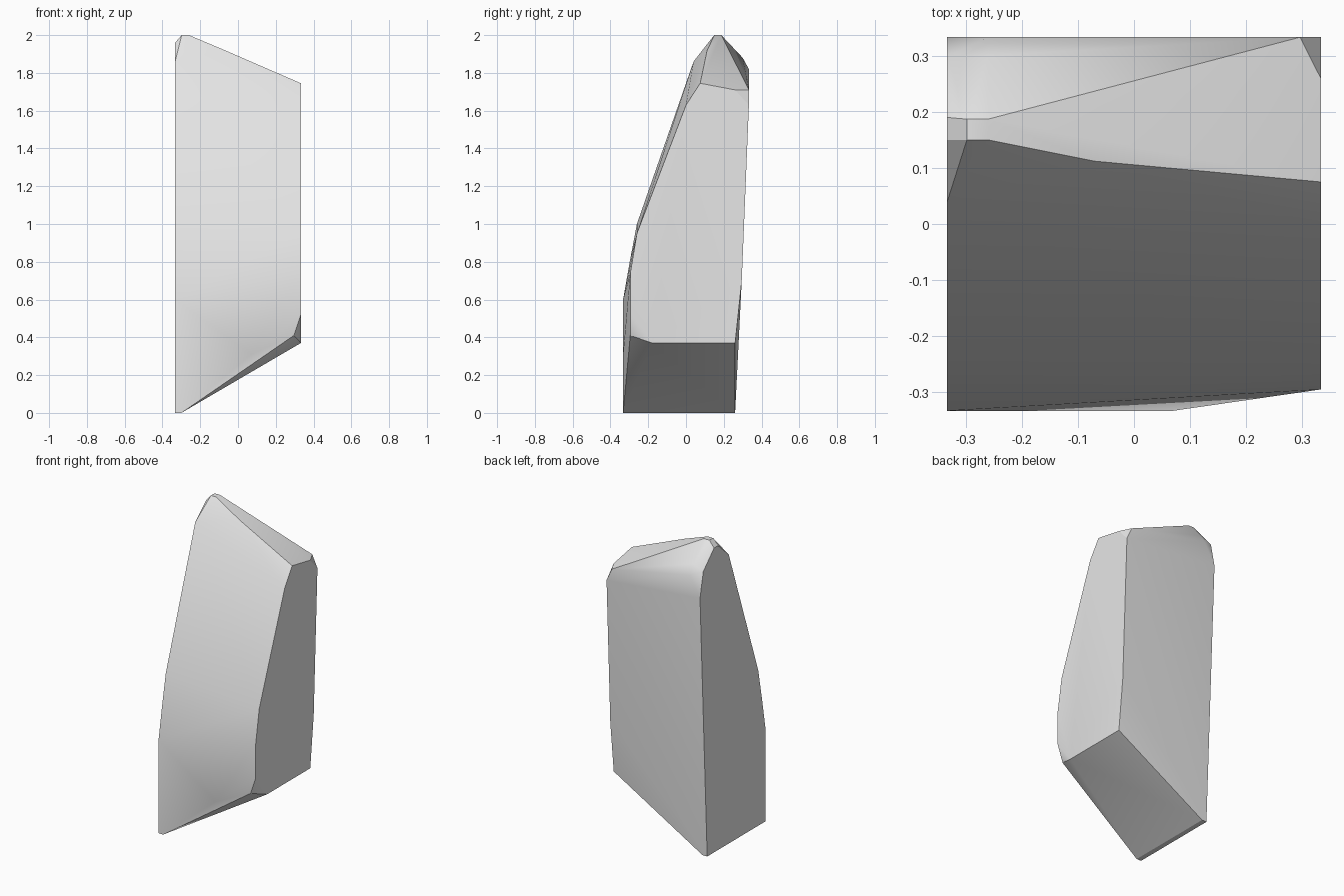
import bpy
import bmesh
from math import radians

if "Cube" in bpy.data.objects:
    bpy.data.objects.remove(bpy.data.objects["Cube"], do_unlink=True)

W = 0.333  # half width and half depth of the block

# Side outlines as (y, z)
tall_side = [(-W, 0), (-W, 0.6), (-0.298, 0.8), (-0.26, 1.0), (0.04, 1.86),
             (0.15, 1.96), (0.19, 1.96), (0.3, 1.85), (W, 1.69), (0.26, 0)]
short_side = [(-0.18, 0.37), (-0.295, 0.52), (-0.295, 0.74), (-0.26, 0.95),
              (0, 1.63), (0.075, 1.745), (0.26, 1.71), (W, 1.63),
              (0.295, 0.7), (0.26, 0.37)]

# Chipped corners and ridges between the two sides
foot = [(-0.3, -W, 0), (-0.3, 0.26, 0), (0.07, -W, 0.31), (0.296, -0.295, 0.41)]
peak = [(x, y, 2) for x in (-0.298, -0.26) for y in (0.15, 0.187)]
ridge = [(-0.298, 0.11, 1.95), (-0.07, 0.112, 1.92)]
back_rim = [(-0.26, 0.3, 1.88), (-0.26, W, 1.82), (0.296, W, 1.71)]

points = [(-W, y, z) for y, z in tall_side] + [(W, y, z) for y, z in short_side]
points += foot + peak + ridge + back_rim

# Stone body: convex skin around the outlines
bm = bmesh.new()
for p in points:
    bm.verts.new(p)
hull = bmesh.ops.convex_hull(bm, input=bm.verts)
loose = {g for g in hull["geom_interior"] + hull["geom_unused"]
         if isinstance(g, bmesh.types.BMVert)}
bmesh.ops.delete(bm, geom=list(loose), context='VERTS')
bmesh.ops.dissolve_limit(bm, angle_limit=radians(0.5), verts=bm.verts, edges=bm.edges)
bmesh.ops.recalc_face_normals(bm, faces=bm.faces)
mesh = bpy.data.meshes.new("stone_block")
bm.to_mesh(mesh)
bm.free()
stone = bpy.data.objects.new("stone_block", mesh)
bpy.context.collection.objects.link(stone)

# Single grey colour
grey = bpy.data.materials.new("light_grey")
grey.use_nodes = True
colour = (0.8, 0.8, 0.8, 1)
grey.diffuse_color = colour
for node in grey.node_tree.nodes:
    if node.type == 'BSDF_PRINCIPLED':
        node.inputs["Base Color"].default_value = colour
mesh.materials.append(grey)

# Soft shading with crisp corners
for ob in bpy.context.selected_objects:
    ob.select_set(False)
stone.select_set(True)
bpy.context.view_layer.objects.active = stone
bpy.ops.object.shade_smooth_by_angle(angle=radians(30))
